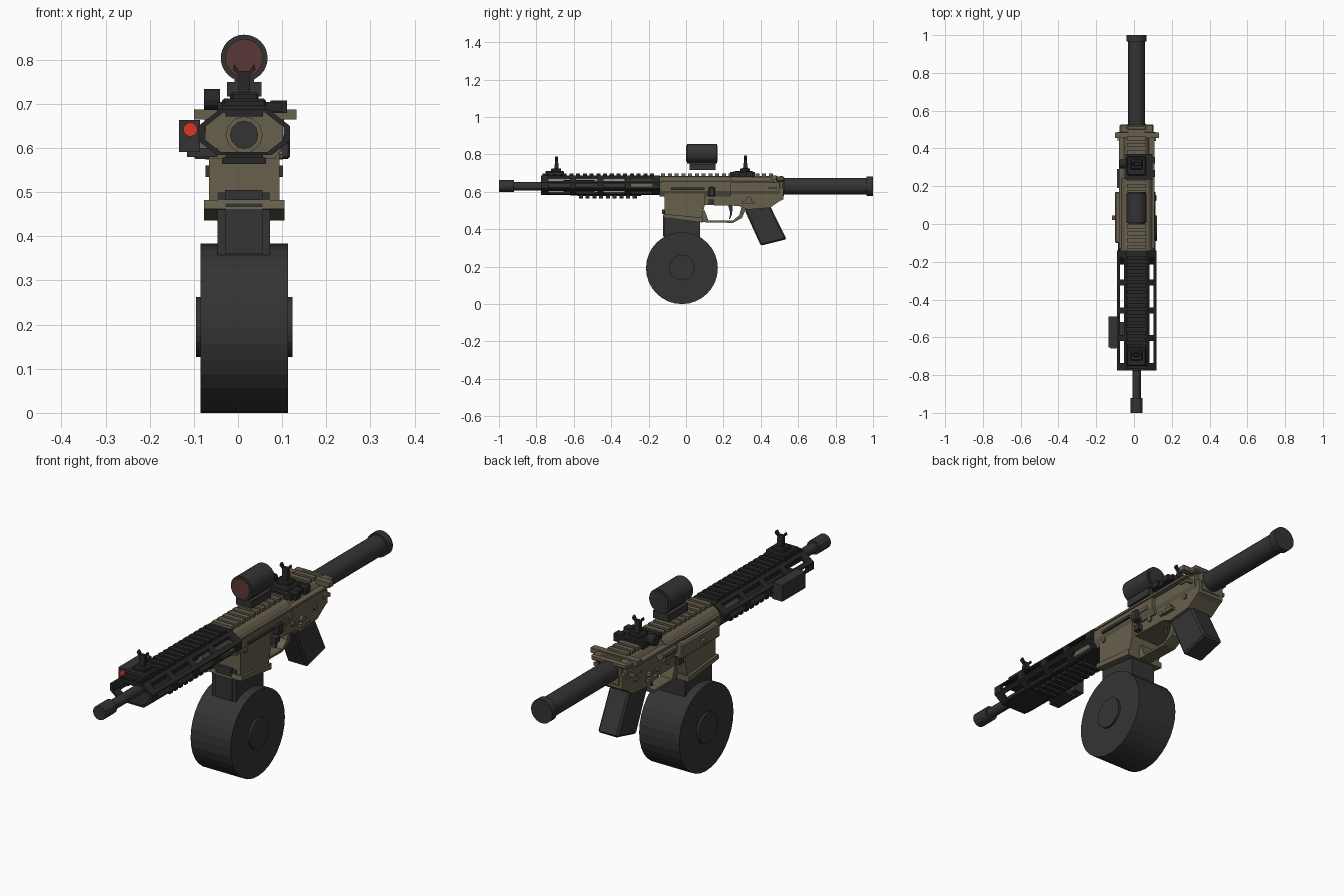
import bpy, bmesh, math
from mathutils import Matrix, Vector

if "Cube" in bpy.data.objects:
    bpy.data.objects.remove(bpy.data.objects["Cube"])

CX = 0.014   # the long axis sits slightly right of the bounding-box centre
AZ = 0.63    # barrel axis height


def material(name, rgb):
    m = bpy.data.materials.new(name)
    m.diffuse_color = (*rgb, 1)
    m.use_nodes = True
    m.node_tree.nodes["Principled BSDF"].inputs["Base Color"].default_value = m.diffuse_color
    return m


DARK = material("dark_grey", (0.034, 0.034, 0.035))
BLACK = material("near_black", (0.020, 0.020, 0.021))
TAN = material("olive_tan", (0.135, 0.115, 0.075))
LENS = material("lens_red_brown", (0.105, 0.040, 0.040))
RED = material("bright_red", (0.70, 0.035, 0.02))


def finish(name, bm, mat, bevel=0):
    bmesh.ops.recalc_face_normals(bm, faces=bm.faces)
    if bevel:
        bmesh.ops.bevel(bm, geom=bm.edges[:], offset=bevel, segments=1, affect='EDGES')
    bmesh.ops.translate(bm, vec=(CX, 0, 0), verts=bm.verts)
    me = bpy.data.meshes.new(name)
    bm.to_mesh(me)
    bm.free()
    me.materials.append(mat)
    ob = bpy.data.objects.new(name, me)
    bpy.context.collection.objects.link(ob)
    return ob


def add_box(bm, x, y, z):
    c = Vector((sum(x) / 2, sum(y) / 2, sum(z) / 2))
    s = (x[1] - x[0], y[1] - y[0], z[1] - z[0], 1)
    bmesh.ops.create_cube(bm, size=1, matrix=Matrix.Translation(c) @ Matrix.Diagonal(s))


def box(name, mat, x, y, z, bevel=0):
    bm = bmesh.new()
    add_box(bm, x, y, z)
    return finish(name, bm, mat, bevel)


def boxes(name, mat, items):
    bm = bmesh.new()
    for it in items:
        add_box(bm, *it)
    return finish(name, bm, mat)


def cyl(name, mat, axis, a, b, r, u, v, n=24, r2=None):
    """Cylinder along axis from a to b; u, v are the other two coordinates."""
    bm = bmesh.new()
    m = (a + b) / 2
    if axis == 'X':
        c, rot = (m, u, v), Matrix.Rotation(math.pi / 2, 4, 'Y')
    elif axis == 'Y':
        c, rot = (u, m, v), Matrix.Rotation(-math.pi / 2, 4, 'X')
    else:
        c, rot = (u, v, m), Matrix()
    bmesh.ops.create_cone(bm, cap_ends=True, segments=n, radius1=r, radius2=r2 or r,
                          depth=b - a, matrix=Matrix.Translation(c) @ rot)
    return finish(name, bm, mat)


def prism(name, mat, pts, a, b, axis='X', bevel=0):
    """Extrude a (y,z) outline along X or an (x,z) outline along Y."""
    bm = bmesh.new()
    mk = (lambda t, p: (t, p[0], p[1])) if axis == 'X' else (lambda t, p: (p[0], t, p[1]))
    f = bm.faces.new([bm.verts.new(mk(a, p)) for p in pts])
    ext = bmesh.ops.extrude_face_region(bm, geom=[f])
    d = (b - a, 0, 0) if axis == 'X' else (0, b - a, 0)
    bmesh.ops.translate(bm, vec=d, verts=[g for g in ext['geom'] if isinstance(g, bmesh.types.BMVert)])
    return finish(name, bm, mat, bevel)


def mirrored(half):
    return half + [(-x, z) for x, z in reversed(half)]


def rail(name, mat, w, y0, y1, z0, z1, pitch=0.036):
    n = int((y1 - y0) / pitch)
    mid = (z0 + z1) / 2
    up = z1 > z0
    items = [((-w * .85, w * .85), (y0, y1), (min(z0, mid), max(z0, mid)))]
    for i in range(n):
        y = y0 + i * pitch + pitch * .2
        items.append(((-w, w), (y, y + pitch * .6), (mid - .002, z1) if up else (z1, mid + .002)))
    return boxes(name, mat, items)


# barrel and muzzle
cyl("barrel", DARK, 'Y', -0.94, -0.14, 0.022, 0, AZ, 16)
cyl("muzzle_device", DARK, 'Y', -1.0, -0.92, 0.032, 0, AZ, 12)
cyl("barrel_nut", TAN, 'Y', -0.33, -0.135, 0.042, 0, AZ, 12)

# hollow octagonal handguard with slots
outer = mirrored([(0.055, 0.688), (0.104, 0.65), (0.104, 0.617), (0.062, 0.584)])
bm = bmesh.new()
rings = []
for y, s in ((-0.775, 1), (-0.14, 1), (-0.14, .86), (-0.775, .86)):
    rings.append([bm.verts.new((x * s, y, 0.635 + (z - 0.635) * s)) for x, z in outer])
for k in range(4):
    r, q = rings[k], rings[(k + 1) % 4]
    for i in range(8):
        j = (i + 1) % 8
        bm.faces.new((r[i], r[j], q[j], q[i]))
guard = finish("handguard", bm, BLACK)
starts = [-0.735 + 0.147 * i for i in range(4)]
cut_sets = [[((s * .078 - .011, s * .078 + .011), (y, y + .115), (.5, .8)) for y in starts for s in (1, -1)],
            [((-.2, .2), (y, y + .115), (.624, .644)) for y in starts]]
for n, items in enumerate(cut_sets):
    cutter = boxes("slot_cutter", BLACK, items)
    cutter.hide_render = True
    mod = guard.modifiers.new("slots", 'BOOLEAN')
    mod.object, mod.operation, mod.solver = cutter, 'DIFFERENCE', 'EXACT'
    bpy.context.view_layer.objects.active = guard
    bpy.ops.object.modifier_apply(modifier=mod.name)
    bpy.data.objects.remove(cutter)
rail("handguard_rail", BLACK, 0.05, -0.775, -0.14, 0.672, 0.697)
rail("lower_rail", BLACK, 0.05, -0.58, -0.24, 0.590, 0.564)

# laser unit on the side
box("laser_box", DARK, (-0.148, -0.10), (-0.655, -0.49), (0.591, 0.664))
cyl("laser_lens", RED, 'Y', -0.66, -0.65, 0.016, -0.122, 0.642, 16)
box("laser_clamp", DARK, (-0.13, -0.06), (-0.62, -0.52), (0.580, 0.60))

# upper receiver
up = mirrored([(0.045, 0.682), (0.065, 0.675), (0.088, 0.65), (0.088, 0.605), (0.07, 0.575)])
prism("upper_receiver_front", TAN, up, -0.142, 0.24, 'Y')
prism("upper_receiver_rear", TAN, [(x * .82, z) for x, z in up], 0.24, 0.50, 'Y')
rail("receiver_rail", TAN, 0.05, -0.14, 0.49, 0.672, 0.697)
for s in (1, -1):
    box("receiver_side_rib", TAN, tuple(sorted((s * .06, s * .094))), (-0.13, 0.47), (0.648, 0.658))
box("port_cover", TAN, (-0.115, -0.07), (-0.10, 0.17), (0.575, 0.64), 0.006)
box("port_bolt", DARK, (-0.092, -0.08), (-0.06, 0.13), (0.640, 0.650))
cyl("forward_assist", TAN, 'Y', 0.19, 0.29, 0.02, -0.085, 0.63, 10)
box("port_latch", TAN, (-0.130, -0.11), (0.02, 0.045), (0.60, 0.615))

# lower receiver and magazine well
prism("lower_receiver", TAN, [(-0.11, 0.60), (-0.11, 0.58), (0.08, 0.53), (0.28, 0.525), (0.33, 0.505),
                              (0.45, 0.515), (0.50, 0.55), (0.52, 0.56), (0.52, 0.62), (0.46, 0.64)], -0.064, 0.064)
prism("magazine_well", TAN, [(-0.115, 0.47), (0.08, 0.445), (0.10, 0.53), (0.10, 0.61), (-0.115, 0.61)], -0.08, 0.08)
prism("well_flare", TAN, [(-0.125, 0.462), (0.088, 0.436), (0.088, 0.462), (-0.120, 0.482)], -0.091, 0.091)
box("well_front_plate", DARK, (-0.044, 0.042), (-0.128, -0.11), (0.482, 0.505))
prism("trigger_guard", TAN, [(0.075, 0.438), (0.25, 0.434), (0.30, 0.46), (0.32, 0.51), (0.30, 0.53),
                             (0.285, 0.475), (0.25, 0.446), (0.12, 0.446), (0.10, 0.50), (0.075, 0.50)], -0.03, 0.03)
prism("trigger", DARK, [(0.225, 0.53), (0.25, 0.53), (0.246, 0.48), (0.236, 0.455), (0.230, 0.455), (0.236, 0.485)],
      -0.012, 0.012)

# controls, both sides
for s in (1, -1):
    def sx(a, b): return tuple(sorted((s * a, s * b)))
    for y, z in ((-0.085, 0.585), (0.20, 0.565), (0.275, 0.56), (0.43, 0.575)):
        cyl("receiver_pin", TAN, 'X', *sx(0.05, 0.088 if y < 0 else 0.072), 0.012, y, z, 10)
    cyl("selector_hub", TAN, 'X', *sx(0.05, 0.08), 0.016, 0.335, 0.56, 10)
    box("selector_lever", TAN, sx(0.07, 0.088), (0.30, 0.365), (0.538, 0.552))
    box("magazine_button", DARK, sx(0.06, 0.088), (0.12, 0.15), (0.535, 0.56))
    box("sling_loop_outer", TAN, sx(0.095, 0.102), (0.44, 0.48), (0.615, 0.625))
    box("sling_loop_arm", TAN, sx(0.05, 0.102), (0.478, 0.487), (0.612, 0.628))
box("bolt_catch", DARK, (0.07, 0.104), (0.12, 0.155), (0.575, 0.625), 0.005)
box("bolt_catch_arm", TAN, (0.065, 0.092), (0.10, 0.21), (0.605, 0.62))
box("side_plate", DARK, (0.085, 0.098), (-0.08, 0.10), (0.61, 0.622))

# charging handle and rear plate
prism("charging_handle", TAN, [(-0.114, 0.665), (0.119, 0.665), (0.119, 0.687), (-0.114, 0.687)], 0.455, 0.485, 'Y')
box("charging_handle_bar", TAN, (-0.09, 0.09), (0.48, 0.528), (0.655, 0.682), 0.007)
box("rear_plate", TAN, (-0.055, 0.055), (0.495, 0.523), (0.57, 0.685), 0.008)

# buffer tube
cyl("stock_tube", DARK, 'Y', 0.50, 0.975, 0.045, 0, AZ, 24)
cyl("stock_cap", DARK, 'Y', 0.966, 1.0, 0.053, 0, AZ, 24)

# pistol grip
prism("grip", DARK, [(0.315, 0.50), (0.40, 0.312), (0.538, 0.347), (0.447, 0.53), (0.33, 0.53)], -0.05, 0.05, 'X', 0.008)

# drum magazine
box("magazine_neck", DARK, (-0.061, 0.059), (-0.118, 0.075), (0.33, 0.50))
box("magazine_spine", DARK, (-0.042, 0.042), (-0.124, -0.10), (0.36, 0.475))
cyl("drum", DARK, 'X', -0.099, 0.099, 0.192, -0.022, 0.192, 32)
cyl("drum_hub", DARK, 'X', -0.109, 0.109, 0.068, -0.022, 0.195, 24)

# optic
cyl("optic_tube", DARK, 'Y', 0.005, 0.165, 0.053, 0, 0.804, 32)
for y in (0.001, 0.163):
    cyl("optic_lens", LENS if y < .1 else DARK, 'Y', y, y + .006, 0.043, 0, 0.804, 32)
box("optic_mount", DARK, (-0.039, 0.039), (0.02, 0.158), (0.717, 0.75))
box("optic_neck", DARK, (-0.022, 0.022), (0.02, 0.158), (0.745, 0.775))

# folding sights
for nm, y, d in (("front_sight", -0.692, -1), ("rear_sight", 0.318, 1)):
    top = 0.79 if d < 0 else 0.795
    box(nm + "_base", BLACK, (-0.05, 0.05), (y - .06, y + .04), (0.688, 0.712), 0.005)
    box(nm + "_hinge", BLACK, (-0.032, 0.032), (y - .03, y + .025), (0.705, 0.726), 0.005)
    prism(nm + "_post", BLACK, [(y - .012, 0.72), (y + .012, 0.72), (y + .007, top - .015), (y - .007, top - .015)],
          -0.013, 0.013)
    for s in (1, -1):
        prism(nm + "_wing", BLACK, [(s * .008, top - .028), (s * .026, top - .012), (s * .022, top),
                                    (s * .015, top - .01)], y - .008, y + .008, 'Y')
boxes("rear_sight_clamp", BLACK, [((-0.06, 0.085), (0.235, 0.37), (0.682, 0.705)),
                                  ((0.06, 0.097), (0.25, 0.285), (0.680, 0.708)),
                                  ((0.06, 0.097), (0.32, 0.355), (0.680, 0.708))])
cyl("rear_sight_knob", BLACK, 'X', -0.091, -0.055, 0.024, 0.318, 0.710, 12)
